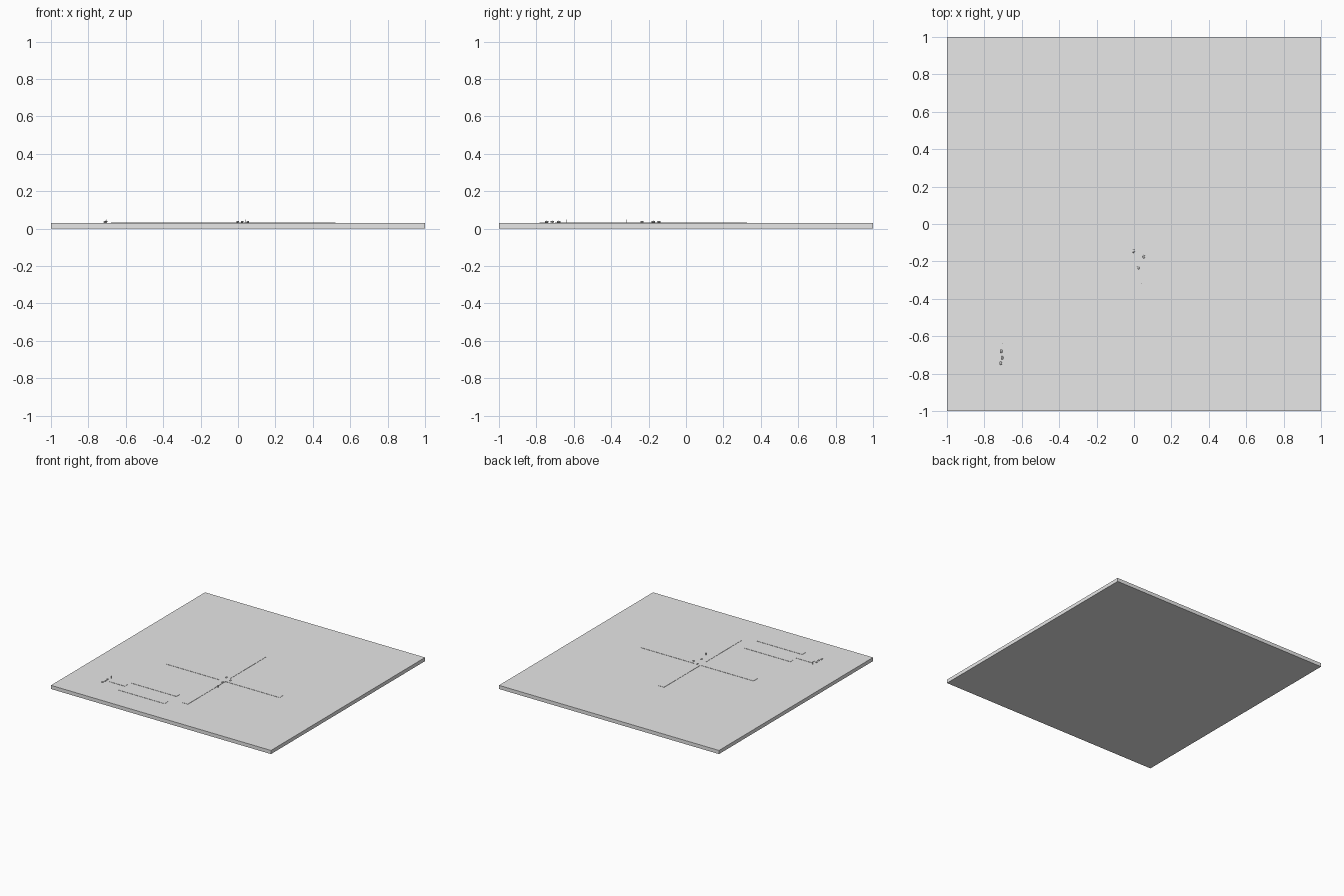
import bpy
import bmesh
from mathutils import Matrix, Vector

cube = bpy.data.objects.get("Cube")
if cube:
    bpy.data.objects.remove(cube, do_unlink=True)

TOP = 0.03    # ground surface height
THIN = 0.002  # paving thickness


def make_material(name, value):
    mat = bpy.data.materials.new(name)
    mat.use_nodes = True
    colour = (value, value, value, 1)
    mat.diffuse_color = colour
    mat.node_tree.nodes["Principled BSDF"].inputs["Base Color"].default_value = colour
    return mat


GREY = make_material("light grey", 0.8)


def finish(name, bm):
    mesh = bpy.data.meshes.new(name)
    bm.to_mesh(mesh)
    bm.free()
    mesh.materials.append(GREY)
    obj = bpy.data.objects.new(name, mesh)
    bpy.context.collection.objects.link(obj)
    return obj


def box(name, x0, x1, y0, y1, z0, z1):
    bm = bmesh.new()
    centre = Vector((x0 + x1, y0 + y1, z0 + z1)) / 2
    size = (x1 - x0, y1 - y0, z1 - z0)
    bmesh.ops.create_cube(bm, size=1, matrix=Matrix.Translation(centre) @ Matrix.Diagonal((*size, 1)))
    return finish(name, bm)


def pebble(name, x, y, z, radius, stretch=1.0):
    bm = bmesh.new()
    scale = Matrix.Diagonal((1, stretch, 0.7, 1))
    bmesh.ops.create_icosphere(bm, subdivisions=1, radius=radius,
                               matrix=Matrix.Translation((x, y, z)) @ scale)
    return finish(name, bm)


# Square ground slab
box("ground_slab", -1, 1, -1, 1, 0, TOP)

# Crossing paths, barely raised from the ground
box("path_across", -0.51, 0.52, -0.203, -0.148, TOP, TOP + THIN)
box("path_lengthways", -0.028, 0.027, -0.69, 0.325, TOP, TOP + THIN)

# Paved strips near the front corner, with a short link
for name, y in (("front_strip", -0.76), ("rear_strip", -0.605)):
    box(name, -0.54, -0.12, y - 0.022, y + 0.022, TOP, TOP + THIN)
box("link_strip", -0.68, -0.54, -0.70, -0.66, TOP, TOP + THIN)

# Tiny stones beside the corner strips
for i, (x, y) in enumerate([(-0.712, -0.745), (-0.705, -0.715), (-0.71, -0.68)]):
    pebble(f"corner_stone_{i + 1}", x, y, TOP + 0.007, 0.008, 1.4)

# Tiny stones around the crossing
for i, (x, y) in enumerate([(-0.002, -0.145), (0.053, -0.175), (0.022, -0.235)]):
    pebble(f"crossing_stone_{i + 1}", x, y, TOP + 0.007, 0.008, 1.3)

# Small markers standing apart from the stones
for name, x, y in (("crossing_marker", 0.042, -0.32), ("corner_marker", -0.705, -0.64)):
    box(name, x - 0.002, x + 0.002, y - 0.002, y + 0.002, TOP, TOP + 0.02)
